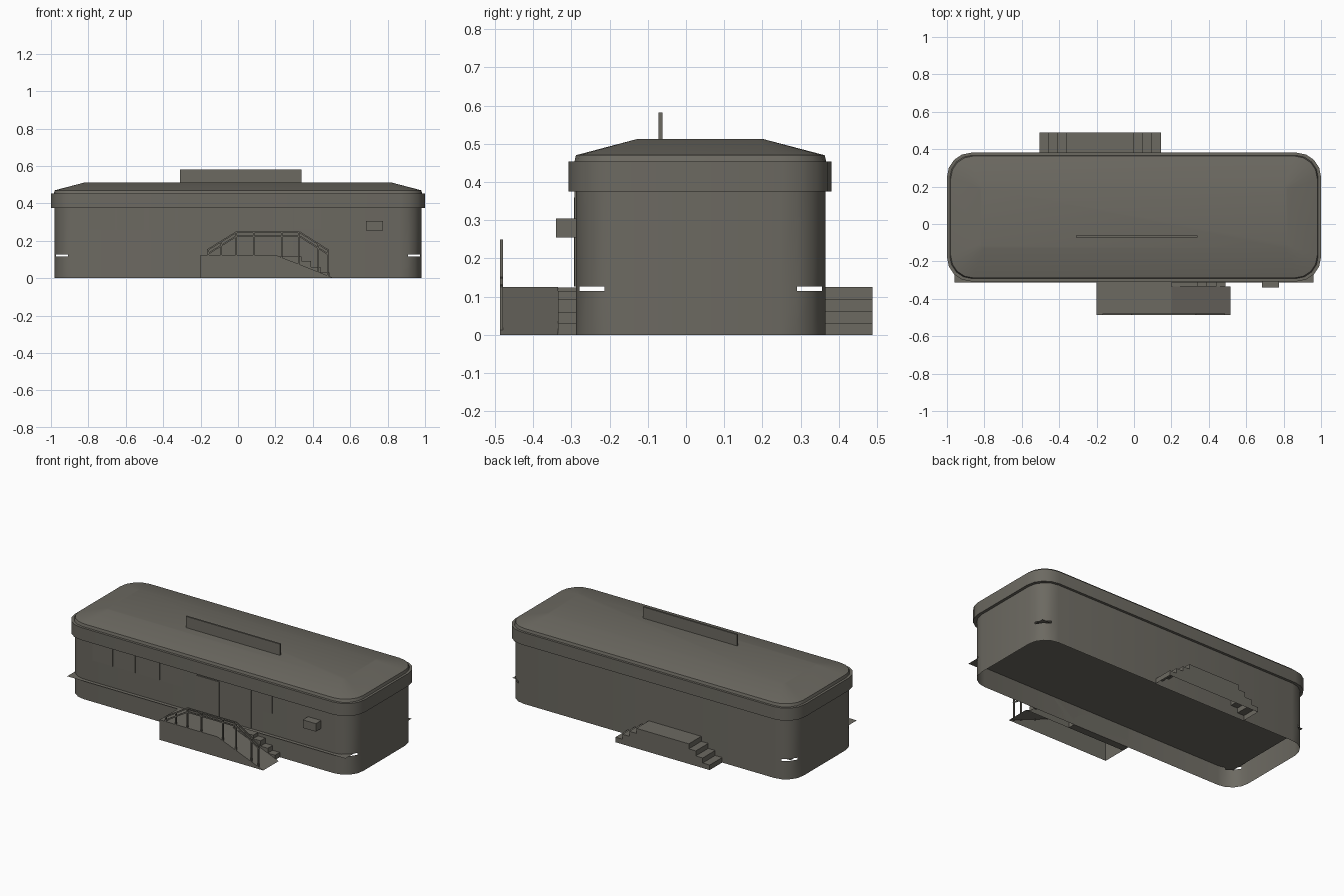
import bpy, bmesh, math
from mathutils import Vector

if "Cube" in bpy.data.objects:
    bpy.data.objects.remove(bpy.data.objects["Cube"])

MAT = bpy.data.materials.new("warm_grey")
MAT.diffuse_color = (0.15, 0.142, 0.12, 1)
MAT.use_nodes = True
MAT.node_tree.nodes["Principled BSDF"].inputs["Base Color"].default_value = MAT.diffuse_color
SEG = 4  # segments per rounded corner


def make(name, verts, faces, smooth=False):
    me = bpy.data.meshes.new(name)
    me.from_pydata(verts, [], faces)
    me.materials.append(MAT)
    ob = bpy.data.objects.new(name, me)
    bpy.context.collection.objects.link(ob)
    if smooth:
        bpy.ops.object.select_all(action='DESELECT')
        ob.select_set(True)
        bpy.context.view_layer.objects.active = ob
        bpy.ops.object.shade_smooth_by_angle(angle=math.radians(30))
    return ob


def box(name, x0, x1, y0, y1, z0, z1):
    v = [(x, y, z) for z in (z0, z1) for x, y in ((x0, y0), (x1, y0), (x1, y1), (x0, y1))]
    f = [(3, 2, 1, 0), (4, 5, 6, 7)] + [(i, (i + 1) % 4, (i + 1) % 4 + 4, i + 4) for i in range(4)]
    return make(name, v, f)


def ring(hx, y0, y1, r, z):
    """Counter-clockwise rounded rectangle."""
    pts = []
    for k, (cx, cy) in enumerate(((hx - r, y1 - r), (-hx + r, y1 - r),
                                  (-hx + r, y0 + r), (hx - r, y0 + r))):
        for i in range(SEG + 1):
            a = math.pi / 2 * (k + i / SEG)
            pts.append((cx + r * math.cos(a), cy + r * math.sin(a), z))
    return pts


def skin(name, rings, cap=False, slot=None):
    """Join rings bottom to top; band number 'slot' stays open at the corners."""
    n = len(rings[0])
    faces = []
    for b in range(len(rings) - 1):
        for i in range(n):
            if b == slot and i % (SEG + 1) in (1, 2):
                continue
            j = (i + 1) % n
            faces.append((b * n + i, b * n + j, (b + 1) * n + j, (b + 1) * n + i))
    if cap:
        faces.append(tuple(range((len(rings) - 1) * n, len(rings) * n)))
    return make(name, [p for r in rings for p in r], faces, True)


def extrude_y(name, profile, y0, y1, bottom=False):
    """Prism from an x-z profile (counter-clockwise seen from the front)."""
    n = len(profile)
    v = [(x, y0, z) for x, z in profile] + [(x, y1, z) for x, z in profile]
    f = [tuple(range(n)), tuple(range(2 * n - 1, n - 1, -1))]
    for i in range(n):
        j = (i + 1) % n
        if not bottom and profile[i][1] == 0 and profile[j][1] == 0:
            continue
        f.append((i, i + n, j + n, j))
    return make(name, v, f)


def bar(name, a, b, t):
    """Square bar between two points."""
    a, b = Vector(a), Vector(b)
    d = (b - a).normalized()
    side = Vector((0, 1, 0)) * t
    up = d.cross(side)
    offs = (-side - up, side - up, side + up, -side + up)
    v = [p + o for p in (a, b) for o in offs]
    f = [(0, 1, 2, 3), (7, 6, 5, 4)] + [(i, i + 4, (i + 1) % 4 + 4, (i + 1) % 4) for i in range(4)]
    return make(name, [tuple(p) for p in v], f)


# Walls with an open-bottomed skirt and narrow corner slots
skin("walls", [ring(0.982, -0.288, 0.365, 0.12, z) for z in (0, 0.115, 0.127, 0.40)], slot=1)

# Floor plate whose square corners poke out, with a ledge along the front
make("floor", [(-0.96, -0.312, 0.126), (0.96, -0.312, 0.126), (0.96, 0.34, 0.126),
               (-0.96, 0.34, 0.126)], [(0, 1, 2, 3)])

# Fascia band and hipped roof
skin("fascia", [ring(0.982, -0.288, 0.365, 0.12, 0.375), ring(1.0, -0.307, 0.381, 0.13, 0.375),
                ring(1.0, -0.307, 0.381, 0.13, 0.453), ring(0.985, -0.292, 0.367, 0.12, 0.453)])
skin("roof", [ring(0.985, -0.292, 0.367, 0.12, 0.453), ring(0.98, -0.288, 0.363, 0.12, 0.47),
              ring(0.82, -0.129, 0.203, 0.02, 0.512)], cap=True)

# Roof sign board
box("roof_board", -0.31, 0.34, -0.072, -0.061, 0.50, 0.582)

# Windows, door and wall box
for i, x in enumerate((-0.80, -0.645, -0.477, -0.32, 0.30)):
    box(f"window_{i}", x, x + 0.14, -0.292, -0.287, 0.26, 0.375)
box("door", -0.08, 0.075, -0.293, -0.287, 0.127, 0.36)
box("side_panel", 0.19, 0.295, -0.292, -0.287, 0.127, 0.375)
box("wall_box", 0.685, 0.775, -0.34, -0.287, 0.255, 0.305)

# Front landing with ramp, and steps behind the ramp
extrude_y("ramp", [(-0.2, 0), (0.515, 0), (0.2, 0.125), (-0.2, 0.125)], -0.487, -0.335)
box("landing", -0.2, 0.2, -0.335, -0.288, 0.0, 0.124)
extrude_y("front_steps", [(0.2, 0), (0.49, 0), (0.49, 0.03), (0.44, 0.03), (0.44, 0.06),
                          (0.39, 0.06), (0.39, 0.093), (0.34, 0.093), (0.34, 0.115), (0.2, 0.115)],
          -0.335, -0.288)

# Handrails following the landing and ramp
Y = -0.483
for name, drop in (("top_rail", 0), ("lower_rail", 0.022)):
    path = [(-0.165, 0.15), (-0.01, 0.246), (0.33, 0.246), (0.485, 0.148)]
    for i in range(3):
        (xa, za), (xb, zb) = path[i], path[i + 1]
        bar(f"{name}_{i}", (xa, Y, za - drop), (xb, Y, zb - drop), 0.004)
for i, (x, z0, z1) in enumerate(((-0.16, 0.12, 0.152), (-0.09, 0.12, 0.197), (-0.01, 0.12, 0.246),
                                 (0.085, 0.12, 0.246), (0.235, 0.11, 0.246), (0.325, 0.07, 0.246),
                                 (0.43, 0.03, 0.183), (0.48, 0.01, 0.152))):
    bar(f"rail_post_{i}", (x, Y, z0), (x, Y, z1), 0.004)

# Rear landing with steps at both ends
right = [(0.145 - 0.048 * (i // 2), 0.03125 * ((i + 1) // 2)) for i in range(8)]
left = [(-0.36 - (x + 0.0), z) for x, z in reversed(right)]
extrude_y("rear_steps", right + left, 0.36, 0.488)
